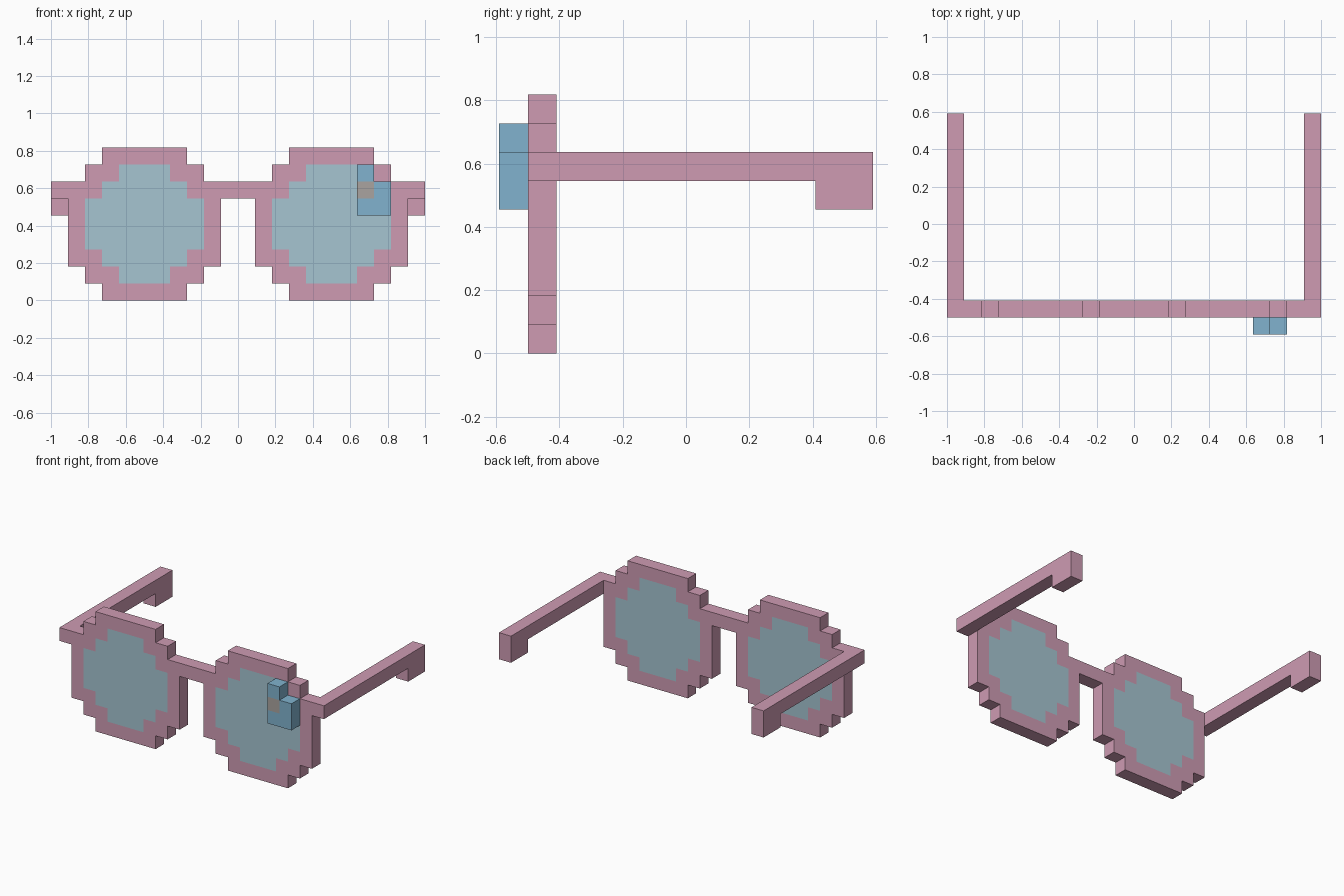
import bpy, bmesh
from mathutils import Vector

if "Cube" in bpy.data.objects:
    bpy.data.objects.remove(bpy.data.objects["Cube"])

U = 2 / 22                      # one block
FRONT, BACK = -5.5, -4.5        # rim depth in blocks


def material(name, color):
    m = bpy.data.materials.new(name)
    m.diffuse_color = (*color, 1)
    m.use_nodes = True
    m.node_tree.nodes["Principled BSDF"].inputs["Base Color"].default_value = m.diffuse_color
    return m


PINK = material("pink", (0.62, 0.33, 0.45))
GLASS = material("glass", (0.38, 0.56, 0.64))
BLUE = material("blue", (0.22, 0.45, 0.62))
TAN = material("tan", (0.40, 0.37, 0.35))


def extrude(name, faces, direction, mat):
    """Solid from flat polygons (in blocks) pushed along direction."""
    bm = bmesh.new()
    for f in faces:
        bm.faces.new([bm.verts.new(Vector(p) * U) for p in f])
    bmesh.ops.remove_doubles(bm, verts=bm.verts, dist=1e-5)
    new = bmesh.ops.extrude_face_region(bm, geom=bm.faces[:], use_keep_orig=True)
    moved = [g for g in new["geom"] if isinstance(g, bmesh.types.BMVert)]
    bmesh.ops.translate(bm, verts=moved, vec=Vector(direction) * U)
    bmesh.ops.recalc_face_normals(bm, faces=bm.faces)
    mesh = bpy.data.meshes.new(name)
    bm.to_mesh(mesh)
    bm.free()
    mesh.materials.append(mat)
    ob = bpy.data.objects.new(name, mesh)
    bpy.context.collection.objects.link(ob)
    return ob


def front_shape(name, points, y0, y1, mat):
    return extrude(name, [[(x, y0, z) for x, z in points]], (0, y1 - y0, 0), mat)


def rect(x0, x1, z0, z1):
    return [(x0, z0), (x1, z0), (x1, z1), (x0, z1)]


def stepped_outline(cx, inset):
    """Stepped round outline, mirrored from one quadrant."""
    q = [(2.5, 4.5), (2.5, 3.5), (3.5, 3.5), (3.5, 2.5), (4.5, 2.5)]
    q = [(x - inset, z - inset) for x, z in q]
    right = q + [(x, -z) for x, z in reversed(q)]
    loop = right + [(-x, z) for x, z in reversed(right)]
    return [(cx + x, 4.5 + z) for x, z in loop]


for side, s in (("left", -1), ("right", 1)):
    # Rim and lens, flush with each other
    outer, inner = stepped_outline(5.5 * s, 0), stepped_outline(5.5 * s, 1)
    n = len(outer)
    ring = []
    for i in range(n):
        j = (i + 1) % n
        quad = (outer[i], outer[j], inner[j], inner[i])
        ring.append([(x, FRONT, z) for x, z in quad])
    extrude(side + "_rim", ring, (0, BACK - FRONT, 0), PINK)
    front_shape(side + "_lens", inner, FRONT, BACK, GLASS)

    # Temple arm with a drop at the ear end
    arm = [(FRONT, 6), (4.5, 6), (4.5, 5), (6.5, 5), (6.5, 7), (FRONT, 7)]
    extrude(side + "_temple", [[(10 * s, y, z) for y, z in arm]], (s, 0, 0), PINK)

# Bridge between the rims
front_shape("bridge", rect(-1, 1, 6, 7), FRONT, BACK, PINK)

# Small ornament on the front of one lens
front_shape("ornament_base", [(7, 5), (9, 5), (9, 7), (8, 7), (8, 6), (7, 6)],
            FRONT - 1, FRONT, BLUE)
front_shape("ornament_top", rect(7, 8, 7, 8), FRONT - 1, FRONT, BLUE)
front_shape("ornament_spot", rect(7, 8, 6, 7), FRONT - 1, FRONT, TAN)
